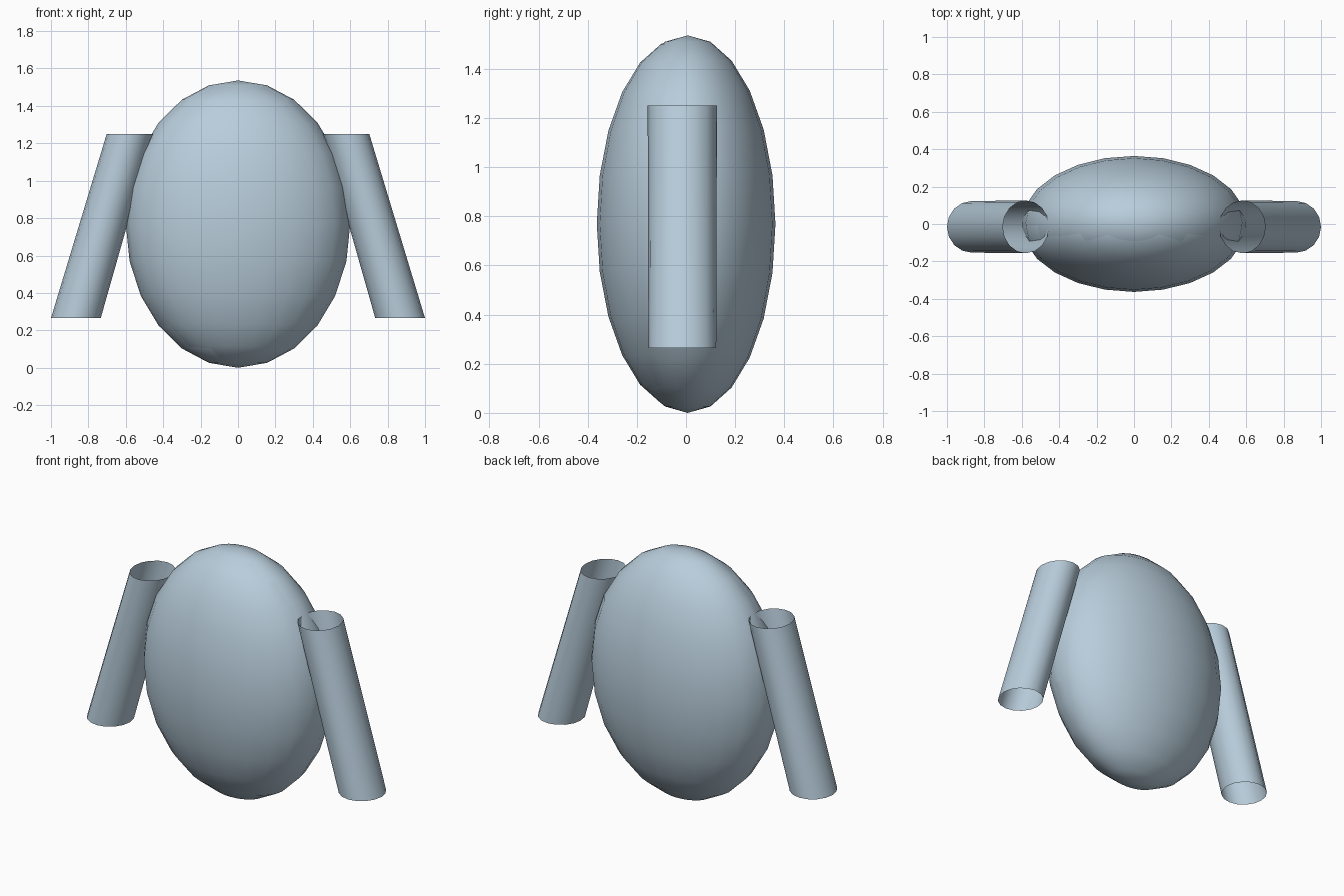
import bpy, bmesh, math
from mathutils import Matrix

if "Cube" in bpy.data.objects:
    bpy.data.objects.remove(bpy.data.objects["Cube"])

blue = bpy.data.materials.new("pale_blue_grey")
blue.diffuse_color = (0.48, 0.61, 0.71, 1)
blue.use_nodes = True
blue.node_tree.nodes["Principled BSDF"].inputs["Base Color"].default_value = blue.diffuse_color


def finish(name, bm):
    mesh = bpy.data.meshes.new(name)
    bm.to_mesh(mesh)
    bm.free()
    mesh.materials.append(blue)
    mesh.shade_smooth()
    obj = bpy.data.objects.new(name, mesh)
    bpy.context.collection.objects.link(obj)
    return obj


def ellipsoid(name, centre, radii):
    bm = bmesh.new()
    place = Matrix.Translation(centre) @ Matrix.Diagonal((*radii, 1))
    bmesh.ops.create_uvsphere(bm, u_segments=24, v_segments=12, radius=1, matrix=place)
    return finish(name, bm)


def sleeve(name, side, sides=16):
    # open slanted tube with level rims: (x, z, x radius, y radius)
    bm = bmesh.new()
    rims = []
    for x, z, rx, ry in ((0.867, 0.265, 0.133, 0.138), (0.578, 1.25, 0.124, 0.141)):
        angles = [2 * math.pi * i / sides for i in range(sides)]
        rims.append([bm.verts.new((side * (x + rx * math.cos(a)),
                                   -0.015 + ry * math.sin(a), z)) for a in angles])
    low, high = rims
    for i in range(sides):
        j = (i + 1) % sides
        quad = (low[i], low[j], high[j], high[i])
        bm.faces.new(quad if side > 0 else quad[::-1])
    return finish(name, bm)


# Body: two nearly matching shells, one slightly forward of the other
ellipsoid("body_back", (0, 0.007, 0.768), (0.60, 0.357, 0.768))
ellipsoid("body_front", (0, -0.010, 0.770), (0.598, 0.353, 0.757))

# Arms
sleeve("right_arm", 1)
sleeve("left_arm", -1)
